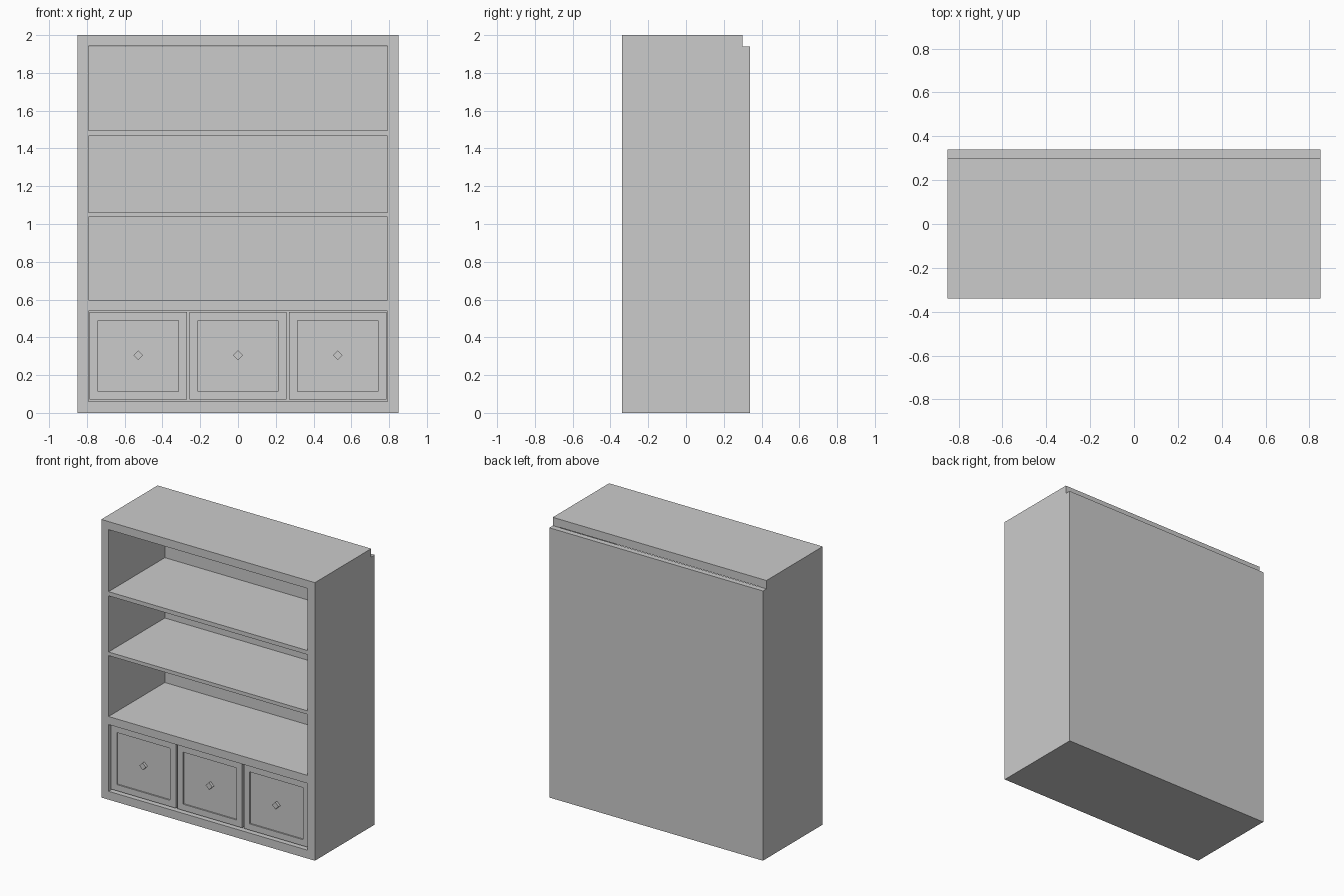
import bpy, bmesh, math
from mathutils import Matrix, Vector

if "Cube" in bpy.data.objects:
    bpy.data.objects.remove(bpy.data.objects["Cube"])


def add_object(name, bm):
    bmesh.ops.recalc_face_normals(bm, faces=bm.faces)
    mesh = bpy.data.meshes.new(name)
    bm.to_mesh(mesh)
    bm.free()
    obj = bpy.data.objects.new(name, mesh)
    bpy.context.collection.objects.link(obj)
    return obj


def add_box(bm, x0, x1, y0, y1, z0, z1):
    size = Matrix.Diagonal((x1 - x0, y1 - y0, z1 - z0, 1))
    mid = Matrix.Translation(((x0 + x1) / 2, (y0 + y1) / 2, (z0 + z1) / 2))
    bmesh.ops.create_cube(bm, size=1, matrix=mid @ size)


# Cabinet body: side profile with the stepped rear top edge, extruded across
bm = bmesh.new()
profile = [(-0.34, 0), (0.34, 0), (0.34, 1.94), (0.30, 1.94), (0.30, 2), (-0.34, 2)]
face = bm.faces.new([bm.verts.new((-0.85, y, z)) for y, z in profile])
ext = bmesh.ops.extrude_face_region(bm, geom=[face])
moved = [v for v in ext["geom"] if isinstance(v, bmesh.types.BMVert)]
bmesh.ops.translate(bm, verts=moved, vec=(1.7, 0, 0))
cabinet = add_object("cabinet_body", bm)

# Openings: three shelf bays and the drawer bay
bm = bmesh.new()
for z0, z1 in [(0.06, 0.54), (0.598, 1.036), (1.062, 1.466), (1.496, 1.942)]:
    add_box(bm, -0.792, 0.792, -0.5, 0.30, z0, z1)
cutter = add_object("opening_cutter", bm)
cutter.hide_render = True
cutter.hide_viewport = True
cut = cabinet.modifiers.new("openings", "BOOLEAN")
cut.operation = "DIFFERENCE"
cut.solver = "EXACT"
cut.object = cutter

# Drawers with recessed front panels and diamond knobs
for i, x in enumerate((-0.528, 0, 0.528), 1):
    bm = bmesh.new()
    add_box(bm, x - 0.257, x + 0.257, -0.32, 0.29, 0.07, 0.533)
    bm.normal_update()
    front = min(bm.faces, key=lambda f: f.calc_center_median().y)
    bmesh.ops.inset_individual(bm, faces=[front], thickness=0.063)
    ext = bmesh.ops.extrude_face_region(bm, geom=[front])
    moved = [v for v in ext["geom"] if isinstance(v, bmesh.types.BMVert)]
    bmesh.ops.translate(bm, verts=moved, vec=(0, 0.01, 0))
    if front.is_valid:
        bm.faces.remove(front)
    add_object(f"drawer_{i}", bm)

    bm = bmesh.new()
    place = Matrix.Translation((x, -0.32, 0.305)) @ Matrix.Rotation(math.pi / 2, 4, "X")
    bmesh.ops.create_cone(bm, cap_ends=True, segments=4, radius1=0.026,
                          radius2=0.026, depth=0.02, matrix=place)
    # Turn the knob so its corners point up and sideways
    widest = max(v.co.x - x for v in bm.verts)
    if widest < 0.022:
        bmesh.ops.rotate(bm, verts=bm.verts, cent=Vector((x, -0.32, 0.305)),
                         matrix=Matrix.Rotation(math.pi / 4, 3, "Y"))
    add_object(f"knob_{i}", bm)
